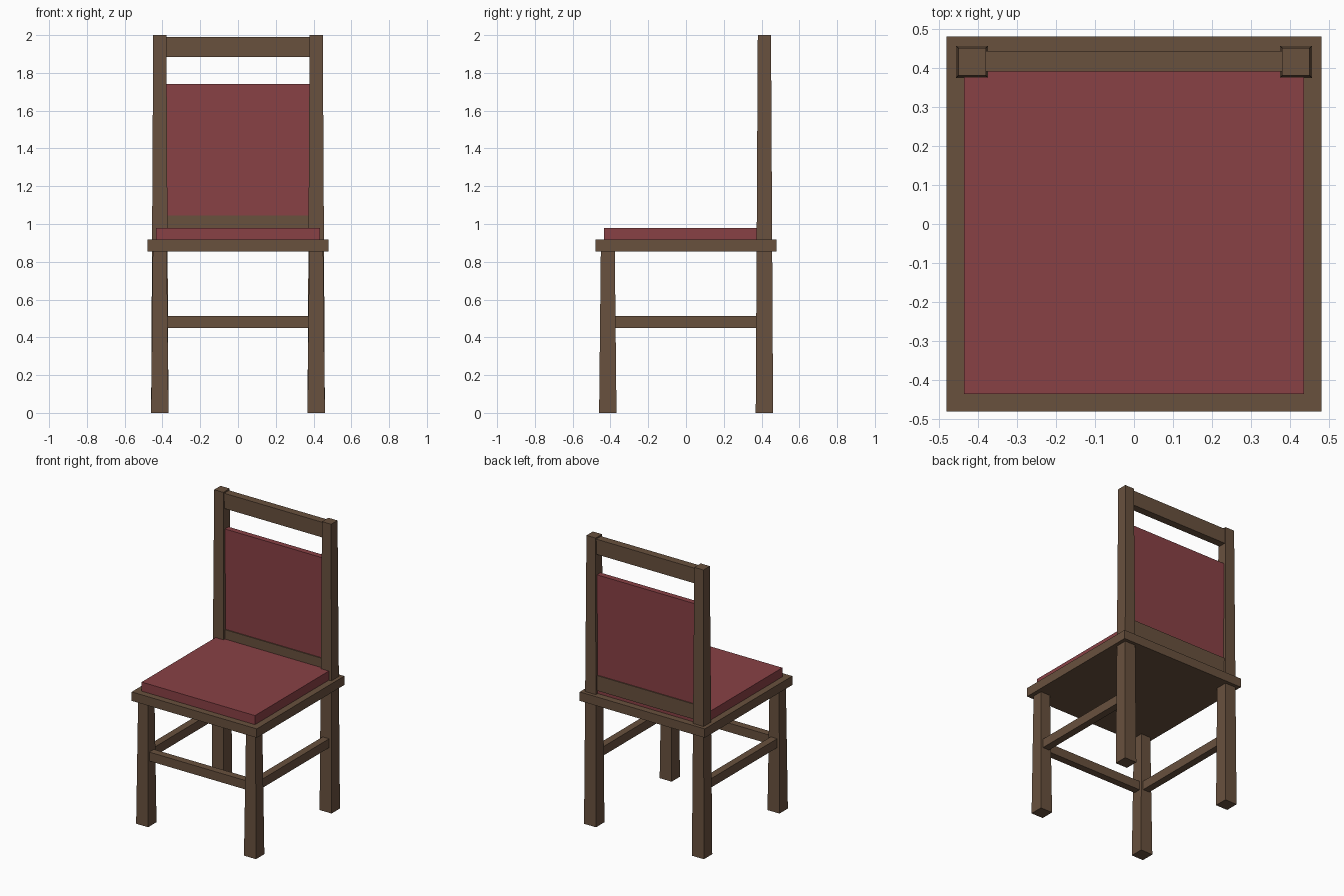
import bpy

if "Cube" in bpy.data.objects:
    bpy.data.objects.remove(bpy.data.objects["Cube"])


def material(name, color):
    m = bpy.data.materials.new(name)
    m.diffuse_color = (*color, 1)
    m.use_nodes = True
    m.node_tree.nodes["Principled BSDF"].inputs["Base Color"].default_value = m.diffuse_color
    return m


wood = material("wood", (0.14, 0.082, 0.048))
fabric = material("fabric", (0.25, 0.053, 0.06))


def frustum(name, x, y, z0, z1, h0, h1, mat):
    """Box between z0 and z1 with (x, y) half sizes h0 at the bottom and h1 at the top."""
    corners = [(-1, -1), (1, -1), (1, 1), (-1, 1)]
    verts = [(x + sx * h[0], y + sy * h[1], z)
             for z, h in ((z0, h0), (z1, h1)) for sx, sy in corners]
    faces = [(3, 2, 1, 0), (4, 5, 6, 7)]
    faces += [(i, (i + 1) % 4, (i + 1) % 4 + 4, i + 4) for i in range(4)]
    mesh = bpy.data.meshes.new(name)
    mesh.from_pydata(verts, [], faces)
    mesh.materials.append(mat)
    ob = bpy.data.objects.new(name, mesh)
    bpy.context.collection.objects.link(ob)
    return ob


def box(name, x, y, z, mat):
    """Box from (min, max) ranges on each axis."""
    h = ((x[1] - x[0]) / 2, (y[1] - y[0]) / 2)
    return frustum(name, sum(x) / 2, sum(y) / 2, z[0], z[1], h, h, mat)


LEG = 0.414

# Seat frame and cushion
box("seat", (-0.48, 0.48), (-0.48, 0.48), (0.855, 0.917), wood)
box("seat_cushion", (-0.435, 0.435), (-0.435, 0.435), (0.917, 0.98), fabric)

for side, s in (("left", -1), ("right", 1)):
    # Tapered front legs, and back legs that run on up as back posts
    frustum(f"front_leg_{side}", s * LEG, -LEG, 0, 0.86, (0.046, 0.046), (0.037, 0.037), wood)
    frustum(f"back_post_{side}", s * LEG, LEG + 0.001, 0, 2, (0.046, 0.046), (0.035, 0.035), wood)
    # Side stretchers
    box(f"side_stretcher_{side}", (s * LEG - 0.025, s * LEG + 0.025), (-LEG, LEG),
        (0.45, 0.512), wood)

# Front stretcher
box("front_stretcher", (-LEG, LEG), (-LEG - 0.025, -LEG + 0.025), (0.45, 0.512), wood)

# Backrest: top rail, lower rail and padded panel
box("top_rail", (-0.39, 0.39), (0.39, 0.443), (1.885, 1.99), wood)
box("lower_rail", (-0.39, 0.39), (0.39, 0.443), (0.94, 1.045), wood)
box("back_panel", (-0.39, 0.39), (0.397, 0.436), (1.045, 1.74), fabric)
